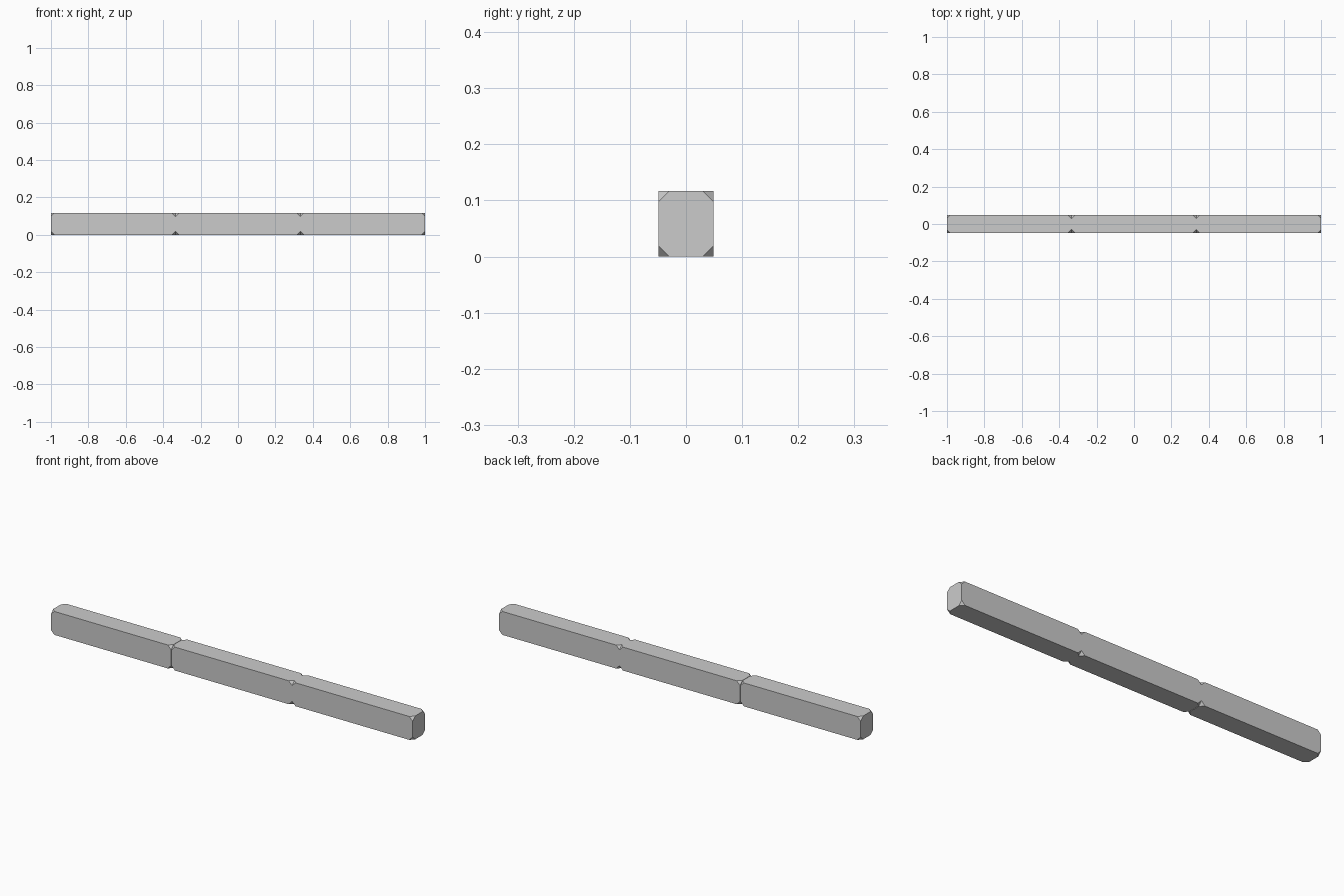
import bpy, bmesh

if "Cube" in bpy.data.objects:
    bpy.data.objects.remove(bpy.data.objects["Cube"])

LENGTH, DEPTH, HEIGHT = 2.0, 0.098, 0.117
CUT = 0.019                      # leg length of each clipped corner
COUNT = 3
SEG = LENGTH / COUNT


def clipped_block(name, x0, x1):
    """Box with all eight corners sliced off flat."""
    bm = bmesh.new()
    bmesh.ops.create_cube(bm, size=1)
    for v in bm.verts:
        v.co.x = x1 if v.co.x > 0 else x0
        v.co.y *= DEPTH
        v.co.z = (v.co.z + 0.5) * HEIGHT
    bmesh.ops.bevel(bm, geom=bm.verts[:], offset=CUT, offset_type='OFFSET',
                    segments=1, profile=0.5, affect='VERTICES')
    bmesh.ops.recalc_face_normals(bm, faces=bm.faces[:])
    mesh = bpy.data.meshes.new(name)
    bm.to_mesh(mesh)
    bm.free()
    obj = bpy.data.objects.new(name, mesh)
    bpy.context.collection.objects.link(obj)
    return obj


# Three kerb blocks laid end to end, with a hairline joint after the first
for i, name in enumerate(("left_block", "middle_block", "right_block")):
    start = -LENGTH / 2 + i * SEG
    gap = 0.002 if i == 0 else 0.0
    clipped_block(name, start, start + SEG - gap)
